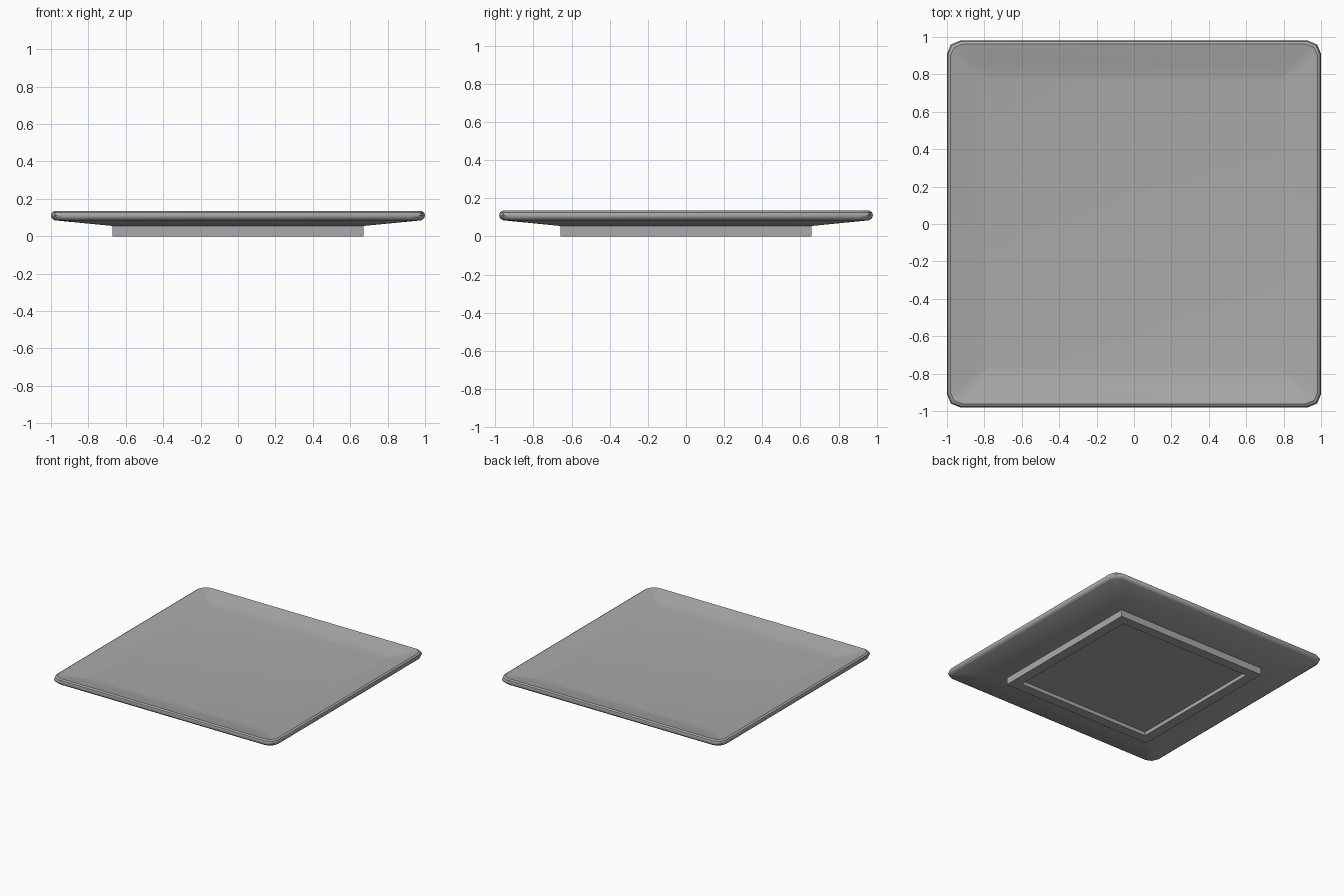
import bpy, bmesh, math

cube = bpy.data.objects.get("Cube")
if cube:
    bpy.data.objects.remove(cube, do_unlink=True)

grey = bpy.data.materials.new("plain grey")
grey.use_nodes = True
COLOUR = (0.4, 0.4, 0.4, 1)
grey.diffuse_color = COLOUR
grey.node_tree.nodes["Principled BSDF"].inputs["Base Color"].default_value = COLOUR


def ring(bm, half, z, radius):
    """Rounded rectangle outline with two segments per corner."""
    hx, hy = half, half - 0.02 * half
    verts = []
    for corner, (sx, sy) in enumerate(((1, 1), (-1, 1), (-1, -1), (1, -1))):
        for step in range(3):
            a = math.radians(90 * corner + 45 * step)
            verts.append(bm.verts.new((sx * (hx - radius) + radius * math.cos(a),
                                       sy * (hy - radius) + radius * math.sin(a), z)))
    return verts


def loft(name, profile, cap_first, cap_last):
    """Skin outlines given as (half width, height, corner radius)."""
    bm = bmesh.new()
    rings = [ring(bm, *p) for p in profile]
    for low, high in zip(rings, rings[1:]):
        n = len(low)
        for i in range(n):
            j = (i + 1) % n
            bm.faces.new((low[i], low[j], high[j], high[i]))
    if cap_first:
        bm.faces.new(rings[0][::-1])
    if cap_last:
        bm.faces.new(rings[-1])
    bmesh.ops.remove_doubles(bm, verts=bm.verts, dist=0.0005)
    mesh = bpy.data.meshes.new(name)
    bm.to_mesh(mesh)
    bm.free()
    mesh.materials.append(grey)
    obj = bpy.data.objects.new(name, mesh)
    bpy.context.collection.objects.link(obj)
    bpy.ops.object.select_all(action='DESELECT')
    obj.select_set(True)
    bpy.context.view_layer.objects.active = obj
    bpy.ops.object.shade_smooth_by_angle(angle=math.radians(35))
    return obj


# Dish: sloping underside, rounded rim, curved inner wall and flat floor
loft("dish", [
    (0.67, 0.055, 0), (0.98, 0.085, 0.06), (0.995, 0.095, 0.07),
    (1.0, 0.11, 0.07), (0.995, 0.127, 0.07), (0.982, 0.135, 0.065),
    (0.965, 0.132, 0.055), (0.88, 0.111, 0.03), (0.81, 0.098, 0.01),
    (0.78, 0.095, 0)], False, True)

# Foot: square ring with a shallow recess underneath
loft("foot_ring", [
    (0.59, 0.03, 0), (0.59, 0, 0), (0.67, 0, 0), (0.67, 0.055, 0)], True, False)
